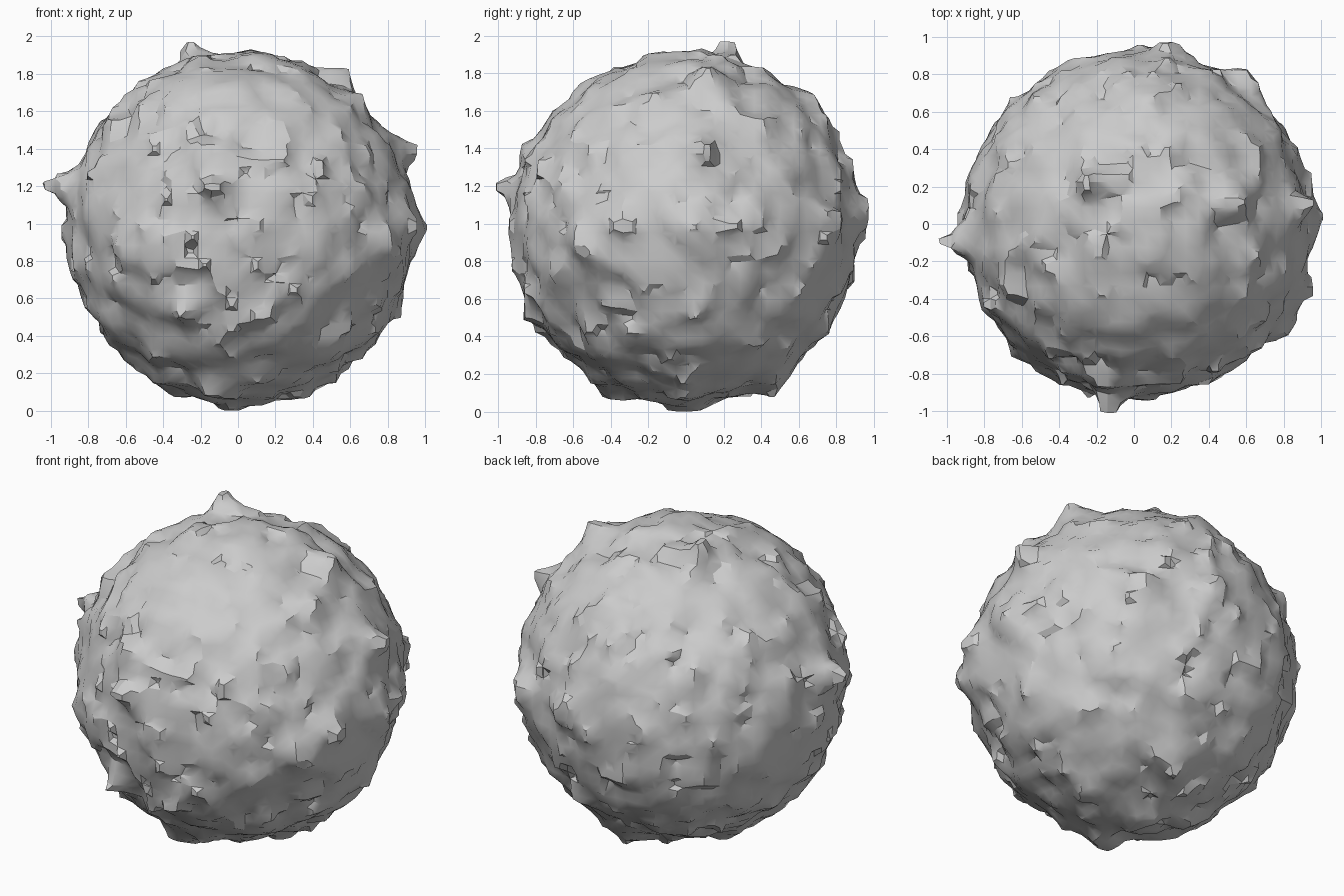
import bpy
import bmesh
import math
from mathutils import Vector, noise

default_cube = bpy.data.objects.get("Cube")
if default_cube:
    bpy.data.objects.remove(default_cube)

CENTRE = Vector((0.015, 0.0, 0.99))
RADIUS = 0.928

# Stone colour
stone = bpy.data.materials.new("stone grey")
stone.use_nodes = True
grey = (0.6, 0.6, 0.6, 1.0)
stone.diffuse_color = grey
stone.node_tree.nodes["Principled BSDF"].inputs["Base Color"].default_value = grey

# Narrow knobs and broad swells that shape the outline
knob_tips = [
    (-0.27, 0.22, 2.03), (-1.05, -0.1, 1.25), (0.97, 0.12, 1.44),
    (1.0, -0.37, 1.0), (-0.14, -1.02, 1.22), (0.17, 1.01, 1.1),
    (0.58, 0.1, 1.86), (0.1, -0.87, 0.5), (-0.52, -0.78, 0.84),
    (-0.2, -0.87, 1.42), (-0.3, -0.88, 0.5), (-0.66, -0.2, 1.6),
]
swell_tips = [
    (1.0, 0.05, 0.98), (0.86, -0.56, 0.88), (0.1, 0.52, 0.12),
    (-0.1, -0.4, 0.07), (0.6, 0.78, 0.95), (0.1, -0.1, 1.92),
    (0.1, 0.74, 1.64), (0.8, 0.0, 0.45), (-0.94, 0.0, 0.95),
    (-0.03, 0.0, 0.0), (-0.35, 0.05, 0.1), (0.38, 0.0, 0.09),
]


def bumps(tip_list, width):
    arms = [Vector(tip) - CENTRE for tip in tip_list]
    return [(arm.normalized(), arm.length, width) for arm in arms]


features = bumps(swell_tips, 0.14) + bumps(knob_tips, 0.085)


def rough_point(direction):
    """Point on the rock surface along a direction."""
    radius = RADIUS
    for axis, reach, width in features:
        radius += (reach - radius) * math.exp(-(direction.angle(axis) / width) ** 2)
    lumps = noise.noise(direction * 6.5 + Vector((2.3, 9.1, 5.2)))
    grit = noise.noise(direction * 11.0 + Vector((7.7, 3.4, 1.9)))
    drift = noise.noise_vector(direction * 9.0) * 0.025
    return CENTRE + direction * (radius + 0.04 * lumps + 0.065 * grit) + drift


# Lumpy boulder
bm = bmesh.new()
bmesh.ops.create_icosphere(bm, subdivisions=6, radius=1.0)
for v in bm.verts:
    v.co = rough_point(v.co.normalized())
mesh = bpy.data.meshes.new("boulder")
bm.to_mesh(mesh)
bm.free()
mesh.materials.append(stone)
boulder = bpy.data.objects.new("boulder", mesh)
bpy.context.collection.objects.link(boulder)

# Coarse grid remesh gives the chipped, stepped facets
remesh = boulder.modifiers.new("chipped facets", "REMESH")
remesh.mode = "SMOOTH"
remesh.octree_depth = 5
remesh.scale = 0.95

for obj in bpy.context.selected_objects:
    obj.select_set(False)
boulder.select_set(True)
bpy.context.view_layer.objects.active = boulder
bpy.ops.object.modifier_apply(modifier=remesh.name)

# Rest the boulder on the ground
mesh = boulder.data
lowest = min(v.co.z for v in mesh.vertices)
for v in mesh.vertices:
    v.co.z -= lowest

bpy.ops.object.shade_smooth_by_angle(angle=math.radians(30))
